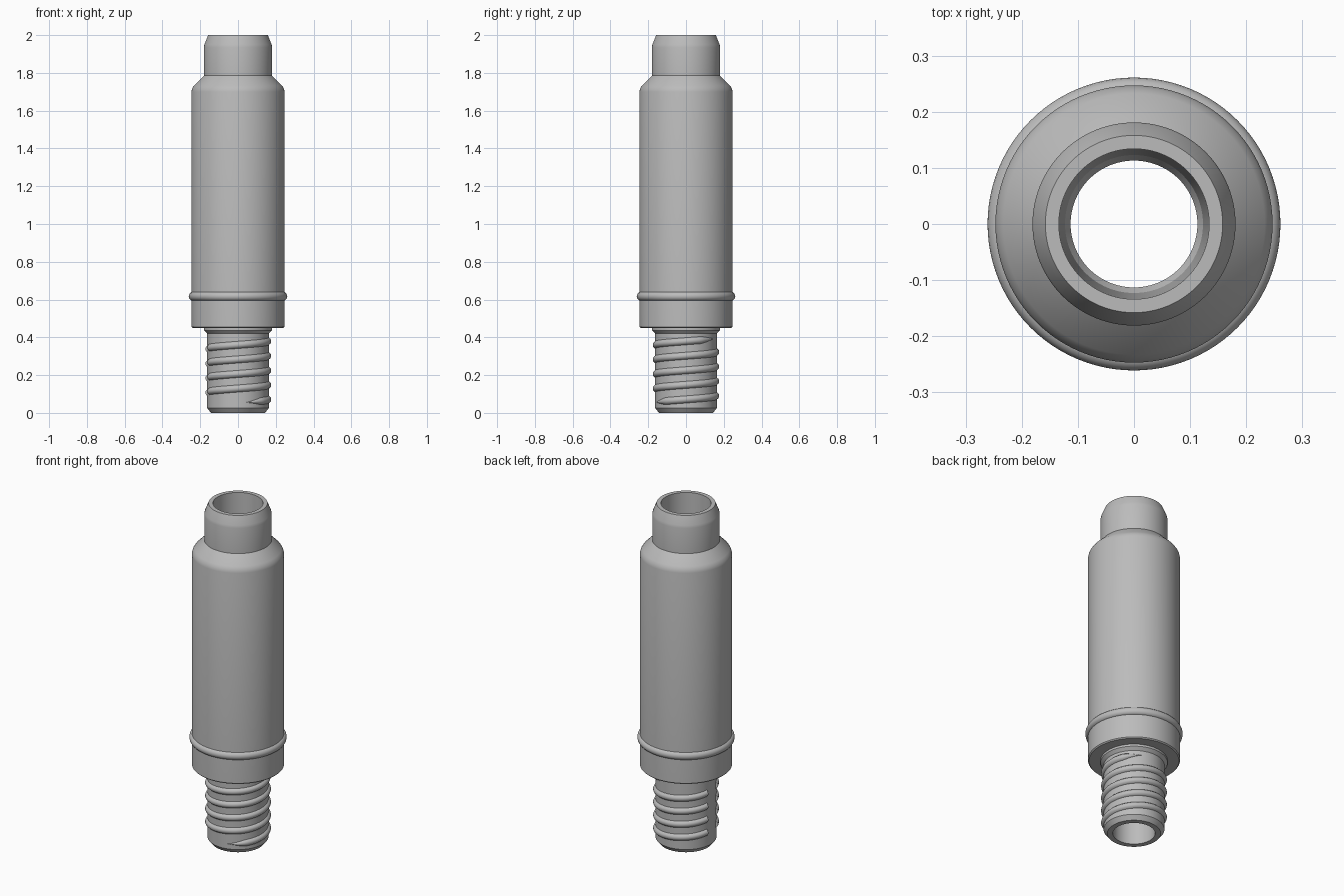
import bpy, bmesh, math

cube = bpy.data.objects.get("Cube")
if cube:
    bpy.data.objects.remove(cube, do_unlink=True)

metal = bpy.data.materials.new("grey_metal")
metal.use_nodes = True
metal.diffuse_color = (0.5, 0.5, 0.5, 1)
metal.node_tree.nodes["Principled BSDF"].inputs["Base Color"].default_value = (0.5, 0.5, 0.5, 1)


def finish(name, bm, angle=25):
    bmesh.ops.recalc_face_normals(bm, faces=bm.faces[:])
    mesh = bpy.data.meshes.new(name)
    bm.to_mesh(mesh)
    bm.free()
    mesh.materials.append(metal)
    obj = bpy.data.objects.new(name, mesh)
    bpy.context.collection.objects.link(obj)
    bpy.ops.object.select_all(action="DESELECT")
    bpy.context.view_layer.objects.active = obj
    obj.select_set(True)
    bpy.ops.object.shade_smooth_by_angle(angle=math.radians(angle))
    return obj


def lathe(name, profile, sides=96):
    """Spin a closed (radius, height) profile around z."""
    bm = bmesh.new()
    rings = []
    for i in range(sides):
        a = 2 * math.pi * i / sides
        rings.append([bm.verts.new((r * math.cos(a), r * math.sin(a), z)) for r, z in profile])
    n = len(profile)
    for i in range(sides):
        p, q = rings[i], rings[(i + 1) % sides]
        for j in range(n):
            k = (j + 1) % n
            bm.faces.new((p[j], q[j], q[k], p[k]))
    return finish(name, bm)


# Hollow body: threaded neck, collar, barrel, shoulder, top nozzle, bore
lathe("hollow_body", [
    (0.143, 0), (0.163, 0.025), (0.163, 0.42), (0.18, 0.437), (0.18, 0.45),
    (0.241, 0.45), (0.247, 0.456), (0.247, 1.70), (0.243, 1.717), (0.233, 1.733),
    (0.181, 1.785), (0.181, 1.935), (0.178, 1.95), (0.158, 2.0),
    (0.134, 2.0), (0.123, 0.47), (0.113, 0.45), (0.113, 0)])

# Rounded sealing ring around the barrel
lathe("sealing_ring", [
    (0.238 + 0.023 * math.cos(t * math.pi / 8), 0.617 + 0.024 * math.sin(t * math.pi / 8))
    for t in range(16)])

# Helical thread, broken by a lengthwise gap on the -x side
START, END, PITCH = 284, 1865, 0.077
GAP_FROM, GAP_TO = 168, 203


def thread_section(bm, deg):
    fade = max(0.02, min(1, (deg - START) / 35, (END - deg) / 35))
    a = math.radians(deg)
    z = 0.055 + (deg - START) / 360 * PITCH
    section = [(0.158, -0.02), (0.164, -0.019), (0.173, -0.011), (0.176, -0.004),
               (0.176, 0.004), (0.173, 0.011), (0.164, 0.019), (0.158, 0.02)]
    verts = []
    for r, h in section:
        r = 0.158 + (r - 0.158) * (0.3 + 0.7 * fade)
        verts.append(bm.verts.new((r * math.cos(a), r * math.sin(a), z + h * fade)))
    return verts


def thread_run(bm, first, last):
    steps = max(2, round((last - first) / 4))
    rows = [thread_section(bm, first + (last - first) * i / steps) for i in range(steps + 1)]
    for p, q in zip(rows, rows[1:]):
        for j in range(len(p)):
            k = (j + 1) % len(p)
            bm.faces.new((p[j], q[j], q[k], p[k]))
    bm.faces.new(rows[0])
    bm.faces.new(rows[-1])


bm = bmesh.new()
first = START
for turn in range(1, 6):
    last = min(END, GAP_FROM + 360 * turn)
    thread_run(bm, first, last)
    first = GAP_TO + 360 * turn
    if first >= END:
        break
if first < END:
    thread_run(bm, first, END)
finish("screw_thread", bm, 35)
